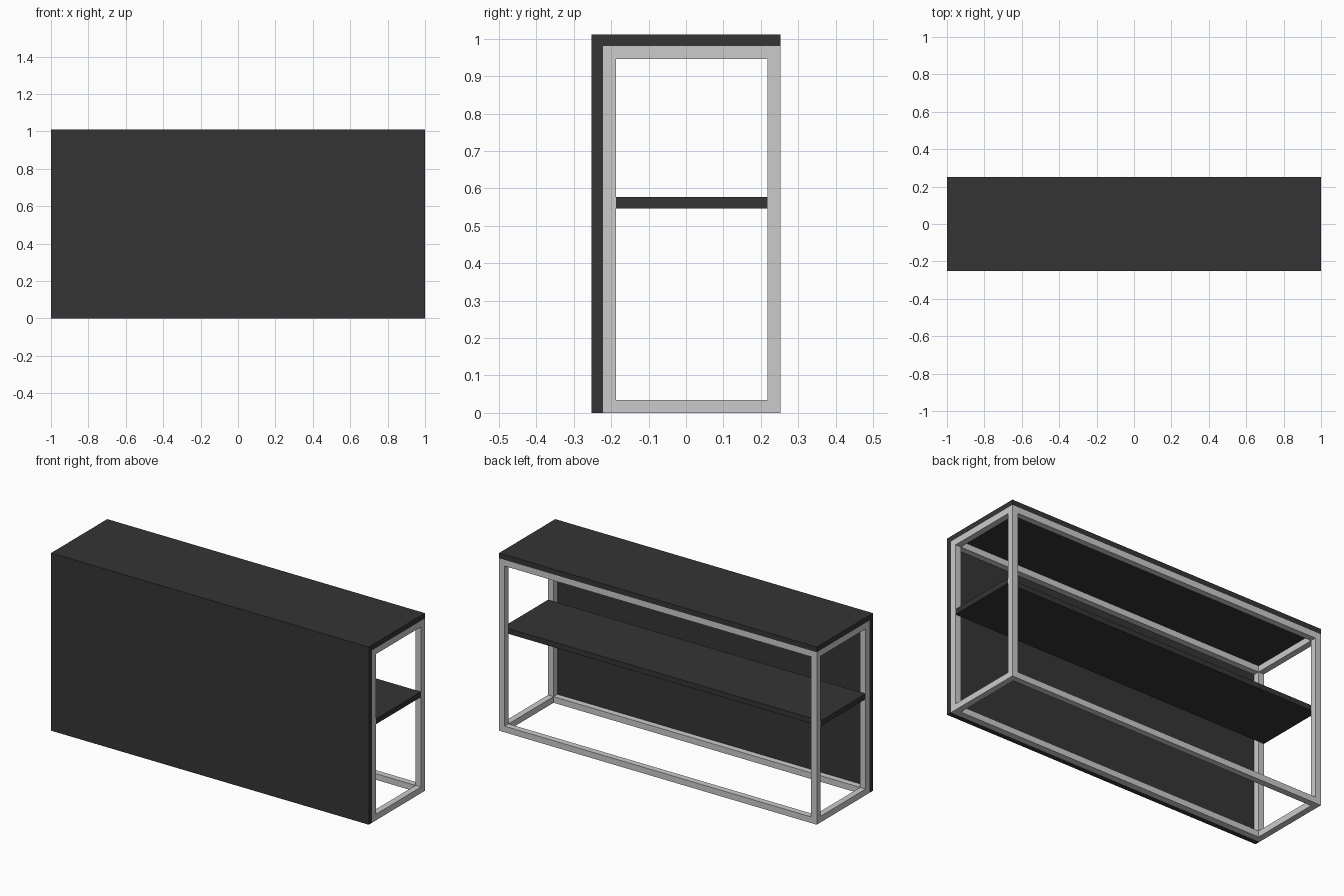
import bpy

if "Cube" in bpy.data.objects:
    bpy.data.objects.remove(bpy.data.objects["Cube"])

dark = bpy.data.materials.new("dark_board")
dark.diffuse_color = (0.035, 0.035, 0.035, 1)
dark.use_nodes = True
dark.node_tree.nodes["Principled BSDF"].inputs["Base Color"].default_value = dark.diffuse_color


def box(name, x, y, z, mat=None):
    """Axis-aligned box from (min, max) ranges."""
    bpy.ops.mesh.primitive_cube_add(size=1, location=[sum(r) / 2 for r in (x, y, z)])
    ob = bpy.context.object
    ob.name = name
    ob.scale = [r[1] - r[0] for r in (x, y, z)]
    bpy.ops.object.transform_apply(location=False, rotation=False, scale=True)
    if mat:
        ob.data.materials.append(mat)
    return ob


X, Y, H = 1.0, 0.2525, 1.011   # half width, half depth, height
B, T = 0.03, 0.035             # board thickness, tube width
F, TOP = -Y + B, H - B         # front and top of the metal frame

# Boards: top, front panel, shelf between the posts
box("top_board", (-X, X), (-Y, Y), (TOP, H), dark)
box("front_panel", (-X, X), (-Y, F), (0, TOP), dark)
box("shelf", (-X, X), (F + T, Y - T), (0.547, 0.577), dark)

# Square-tube frame: posts, long rails and side rails
y_bands = {"front": (F, F + T), "back": (Y - T, Y)}
x_bands = {"left": (-X, -X + T), "right": (X - T, X)}
z_bands = {"lower": (0, T), "upper": (TOP - T, TOP)}

for yn, yb in y_bands.items():
    for xn, xb in x_bands.items():
        box(f"{yn}_{xn}_post", xb, yb, (0, TOP))
    for zn, zb in z_bands.items():
        box(f"{zn}_{yn}_rail", (-X + T, X - T), yb, zb)
for xn, xb in x_bands.items():
    for zn, zb in z_bands.items():
        box(f"{zn}_{xn}_side_rail", xb, (F + T, Y - T), zb)
